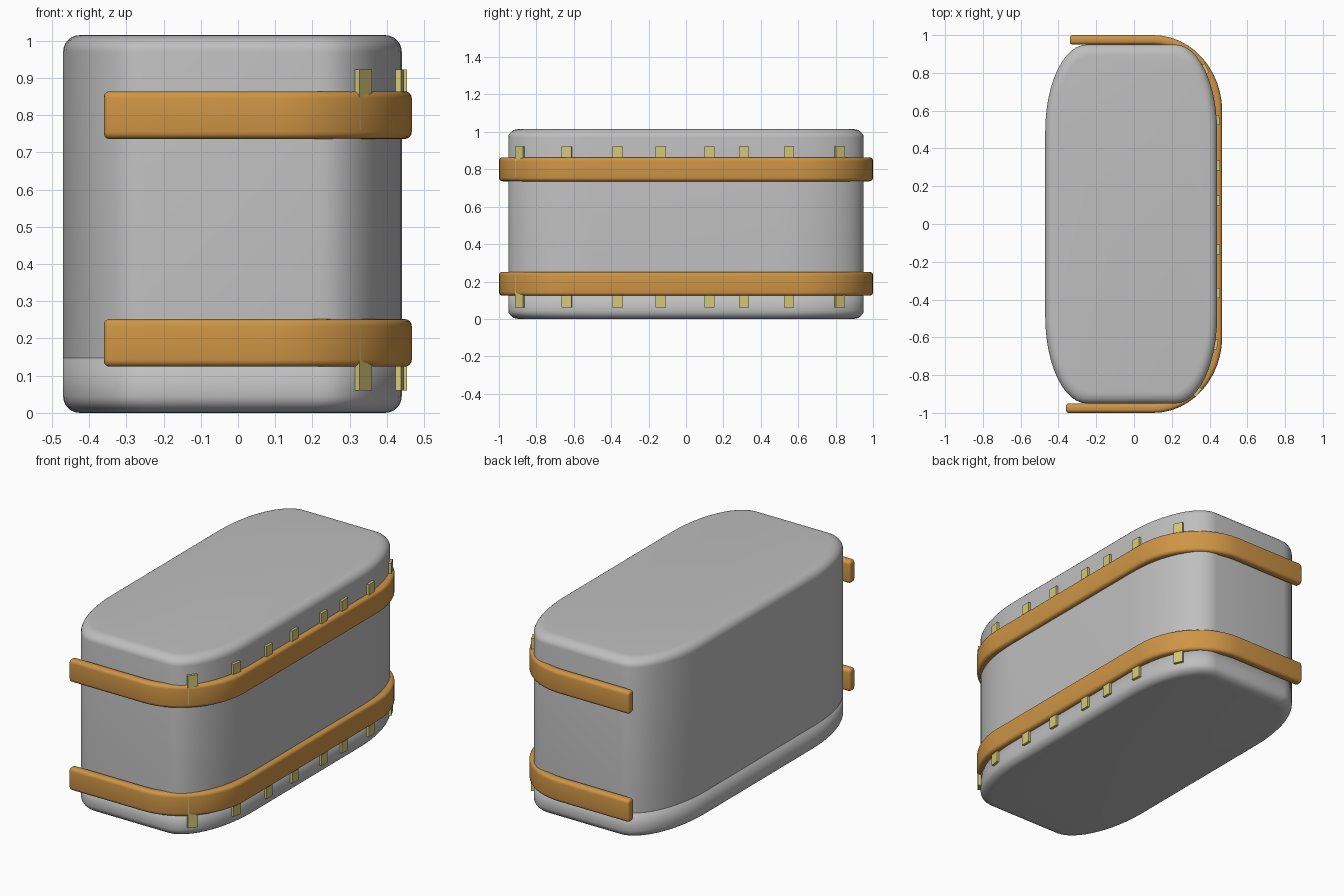
import bpy, bmesh, math
from mathutils import Vector

if "Cube" in bpy.data.objects:
    bpy.data.objects.remove(bpy.data.objects["Cube"])


def material(name, rgb):
    m = bpy.data.materials.new(name)
    m.diffuse_color = (*rgb, 1)
    m.use_nodes = True
    m.node_tree.nodes["Principled BSDF"].inputs["Base Color"].default_value = m.diffuse_color
    return m


grey = material("light grey", (0.52, 0.52, 0.52))
orange = material("amber orange", (0.62, 0.30, 0.06))
yellow = material("pale yellow", (0.66, 0.58, 0.19))


def loft(name, rings, mat, angle=35):
    """Skin a list of closed rings and cap both ends."""
    bm = bmesh.new()
    vs = [[bm.verts.new(p) for p in r] for r in rings]
    n = len(vs[0])
    for a, b in zip(vs, vs[1:]):
        for i in range(n):
            j = (i + 1) % n
            bm.faces.new((a[i], a[j], b[j], b[i]))
    bm.faces.new(vs[0])
    bm.faces.new(vs[-1])
    bmesh.ops.recalc_face_normals(bm, faces=bm.faces)
    me = bpy.data.meshes.new(name)
    bm.to_mesh(me)
    bm.free()
    ob = bpy.data.objects.new(name, me)
    bpy.context.collection.objects.link(ob)
    me.materials.append(mat)
    bpy.ops.object.select_all(action='DESELECT')
    ob.select_set(True)
    bpy.context.view_layer.objects.active = ob
    if angle >= 180:
        bpy.ops.object.shade_smooth()
    else:
        bpy.ops.object.shade_smooth_by_angle(angle=math.radians(angle))
    return ob


# Footprint with long elliptical corners
CX, HX, HY = -0.015, 0.455, 0.95
RX, RY = 0.22, 0.46


def footprint(steps=12):
    pts = []
    for q, (sx, sy) in enumerate(((1, 1), (-1, 1), (-1, -1), (1, -1))):
        for i in range(steps + 1):
            a = (q + i / steps) * math.pi / 2
            pts.append((sx * (HX - RX) + RX * math.cos(a),
                        sy * (HY - RY) + RY * math.sin(a)))
    return pts


def ring(z, inset):
    kx, ky = 1 - inset / HX, 1 - 1.3 * inset / HY
    return [(CX + x * kx, y * ky, z) for x, y in footprint()]


# Case body with a rounded top edge, and a separate base with a rounded bottom edge
R, TOP, SEAM = 0.045, 1.015, 0.148
arc = [i * math.pi / 12 for i in range(7)]
top = [ring(TOP - R + R * math.sin(a), R * (1 - math.cos(a))) for a in arc]
loft("case_body", [ring(SEAM, 0)] + top, grey)
bottom = [ring(R - R * math.sin(a), R * (1 - math.cos(a))) for a in reversed(arc)]
loft("case_base", bottom + [ring(SEAM, 0)], grey, 180)


# Straps wrapped round the right side
T, H = 0.05, 0.128


def strap_path():
    ox, oy, rx, ry = 0.467 - T / 2, 1 - T / 2, 0.34, 0.38
    pts = [(-0.36, -oy)]
    for i in range(13):
        a = -math.pi / 2 + i * math.pi / 24
        pts.append((ox - rx + rx * math.cos(a), -oy + ry + ry * math.sin(a)))
    for i in range(13):
        a = i * math.pi / 24
        pts.append((ox - rx + rx * math.cos(a), oy - ry + ry * math.sin(a)))
    pts.append((-0.34, oy))
    return [Vector(p) for p in pts]


def strap_section(shrink, r=0.019):
    w, h = T / 2 - shrink, H / 2 - shrink
    r = max(r - shrink, 0.004)
    out = []
    for q, (sx, sz) in enumerate(((1, 1), (-1, 1), (-1, -1), (1, -1))):
        for i in range(5):
            a = (q + i / 4) * math.pi / 2
            out.append((sx * (w - r) + r * math.cos(a), sz * (h - r) + r * math.sin(a)))
    return out


def strap(name, z):
    p = strap_path()
    n = len(p)
    stations = []
    for i in range(n):
        t = (p[min(i + 1, n - 1)] - p[max(i - 1, 0)]).normalized()
        stations.append((p[i], t, 0))
    # round off the two loose ends
    e = 0.014
    (p0, t0, _), (p1, t1, _) = stations[0], stations[-1]
    first = [(p0 + t0 * e * (1 - math.cos(a)), t0, e * (1 - math.sin(a))) for a in arc[::2]]
    last = [(p1 - t1 * e * (1 - math.cos(a)), t1, e * (1 - math.sin(a))) for a in arc[::2]]
    stations = first + stations[1:-1] + last[::-1]
    rings = []
    for c, t, s in stations:
        nrm = Vector((t.y, -t.x))
        rings.append([(c.x + nrm.x * u, c.y + nrm.y * u, z + v) for u, v in strap_section(s)])
    loft(name, rings, orange)


strap("upper_strap", 0.80)
strap("lower_strap", 0.188)


# Small tabs tucked under the straps, following the case wall
def tab(name, y, z0, z1):
    s = max(0, (abs(y) - (HY - RY)) / RY)
    c = math.sqrt(1 - s * s)
    pos = Vector((CX + HX - RX + RX * c, y))
    nrm = Vector((c / RX, math.copysign(s, y) / RY)).normalized()
    tan = Vector((-nrm.y, nrm.x))
    corners = [pos + nrm * a + tan * b for a, b in
               ((-0.015, -0.027), (0.014, -0.027), (0.014, 0.027), (-0.015, 0.027))]
    loft(name, [[(p.x, p.y, z) for p in corners] for z in (z0, z1)], yellow)


for i, y in enumerate((-0.885, -0.637, -0.365, -0.135, 0.125, 0.31, 0.55, 0.82)):
    tab(f"upper_tab_{i}", y, 0.76, 0.922)
    tab(f"lower_tab_{i}", y, 0.06, 0.23)
